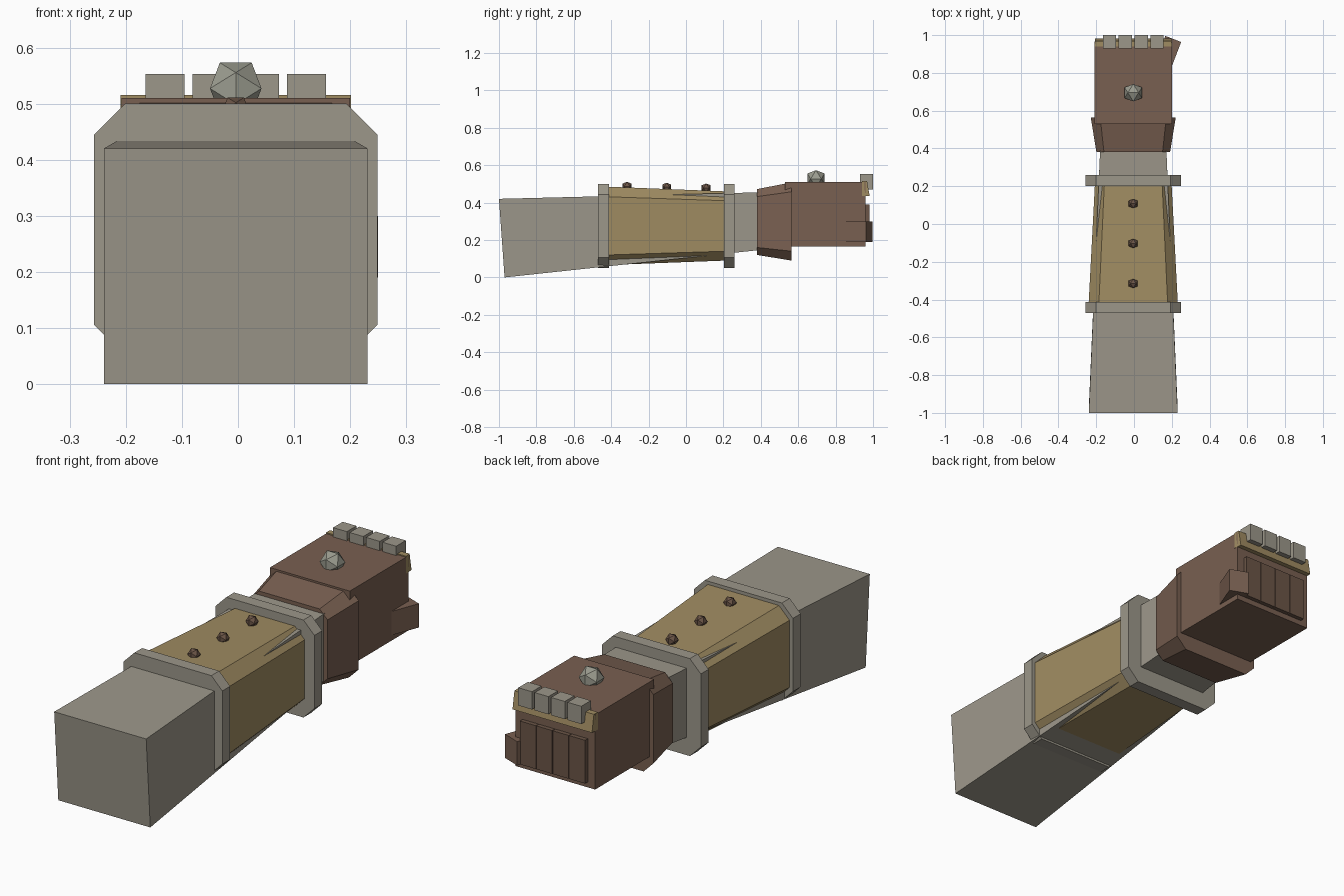
import bpy, bmesh, math
from mathutils import Matrix, Vector

if "Cube" in bpy.data.objects:
    bpy.data.objects.remove(bpy.data.objects["Cube"])

CX = -0.004  # model's symmetry plane


def mat(name, rgb):
    m = bpy.data.materials.new(name)
    m.diffuse_color = (*rgb, 1)
    m.use_nodes = True
    m.node_tree.nodes["Principled BSDF"].inputs["Base Color"].default_value = m.diffuse_color
    return m


GREY = mat("stone_grey", (0.333, 0.309, 0.254))
GEM = mat("steel_grey", (0.328, 0.333, 0.275))
GOLD = mat("dull_gold", (0.352, 0.262, 0.122))
BROWN = mat("leather_brown", (0.190, 0.116, 0.082))
DARK = mat("dark_leather", (0.147, 0.091, 0.063))


def finish(name, bm, material):
    bmesh.ops.recalc_face_normals(bm, faces=bm.faces[:])
    me = bpy.data.meshes.new(name)
    bm.to_mesh(me)
    bm.free()
    me.materials.append(material)
    ob = bpy.data.objects.new(name, me)
    bpy.context.collection.objects.link(ob)
    return ob


def section(hw, z0, z1, c=0, y0=0, y1=None):
    """Rectangle (chamfered when c > 0); y0 at the bottom, y1 at the top."""
    y1 = y0 if y1 is None else y1
    if c:
        pts = [(-hw + c, z0), (hw - c, z0), (hw, z0 + c), (hw, z1 - c),
               (hw - c, z1), (-hw + c, z1), (-hw, z1 - c), (-hw, z0 + c)]
    else:
        pts = [(-hw, z0), (hw, z0), (hw, z1), (-hw, z1)]
    return [(CX + x, y0 + (y1 - y0) * (z - z0) / (z1 - z0), z) for x, z in pts]


def loft(name, a, b, material):
    bm = bmesh.new()
    va = [bm.verts.new(p) for p in a]
    vb = [bm.verts.new(p) for p in b]
    bm.faces.new(va)
    bm.faces.new(vb[::-1])
    n = len(va)
    for i in range(n):
        j = (i + 1) % n
        bm.faces.new((va[i], vb[i], vb[j], va[j]))
    return finish(name, bm, material)


def box(name, center, size, material, rot=0):
    bm = bmesh.new()
    m = Matrix.Translation(center) @ Matrix.Rotation(rot, 4, 'Z') @ Matrix.Diagonal((*size, 1))
    bmesh.ops.create_cube(bm, size=1, matrix=m)
    return finish(name, bm, material)


def stud(name, center, r, material):
    # icosahedron turned so an edge lies on top
    bm = bmesh.new()
    m = (Matrix.Translation(center) @ Matrix.Rotation(math.radians(58.28), 4, 'X')
         @ Matrix.Rotation(math.radians(-90), 4, 'Z'))
    bmesh.ops.create_icosphere(bm, subdivisions=1, radius=r, matrix=m)
    return finish(name, bm, material)


# Tapered sleeve running the length of the forearm
loft("sleeve", section(0.235, 0, 0.42, 0, -0.97, -1.0),
     section(0.175, 0.147, 0.455, 0, 0.40), GREY)

# Gold bracer with a chamfered section
loft("bracer", section(0.236, 0.066, 0.485, 0.054, -0.42),
     section(0.203, 0.09, 0.46, 0.05, 0.21), GOLD)

# Bands at both ends of the bracer
for name, y in (("rear_band", -0.47), ("front_band", 0.202)):
    loft(name, section(0.253, 0.05, 0.50, 0.056, y),
         section(0.253, 0.05, 0.50, 0.056, y + 0.057), GREY)

# Rivets along the bracer
for i, (y, z) in enumerate(((-0.315, 0.487), (-0.103, 0.482), (0.108, 0.478))):
    stud(f"rivet_{i + 1}", (CX, y, z), 0.028, DARK)

# Flared cuff and fist
loft("cuff", section(0.195, 0.12, 0.472, 0.04, 0.38),
     section(0.225, 0.09, 0.508, 0.05, 0.565), BROWN)
box("fist", (CX, 0.745, 0.3375), (0.408, 0.43, 0.345), BROWN)

# Gem on the back of the hand
stud("hand_stud", (CX, 0.695, 0.527), 0.054, GEM)

# Gold knuckle plate, leaning slightly outward at its base
loft("knuckle_plate", section(0.205, 0.435, 0.515, 0, 0.94),
     section(0.203, 0.435, 0.515, 0, 0.982, 0.968), GOLD)

# Knuckles and folded fingers
for i in range(4):
    x = CX + (i - 1.5) * 0.084
    box(f"knuckle_{i + 1}", (x, 0.965, 0.512), (0.07, 0.07, 0.082), GREY)
    box(f"finger_{i + 1}", (x, 0.96, 0.29), (0.081, 0.04, 0.20), DARK)

# Thumb angled out on the right side
box("thumb", (0.179, 0.905, 0.245), (0.09, 0.16, 0.11), BROWN, math.radians(-21))
